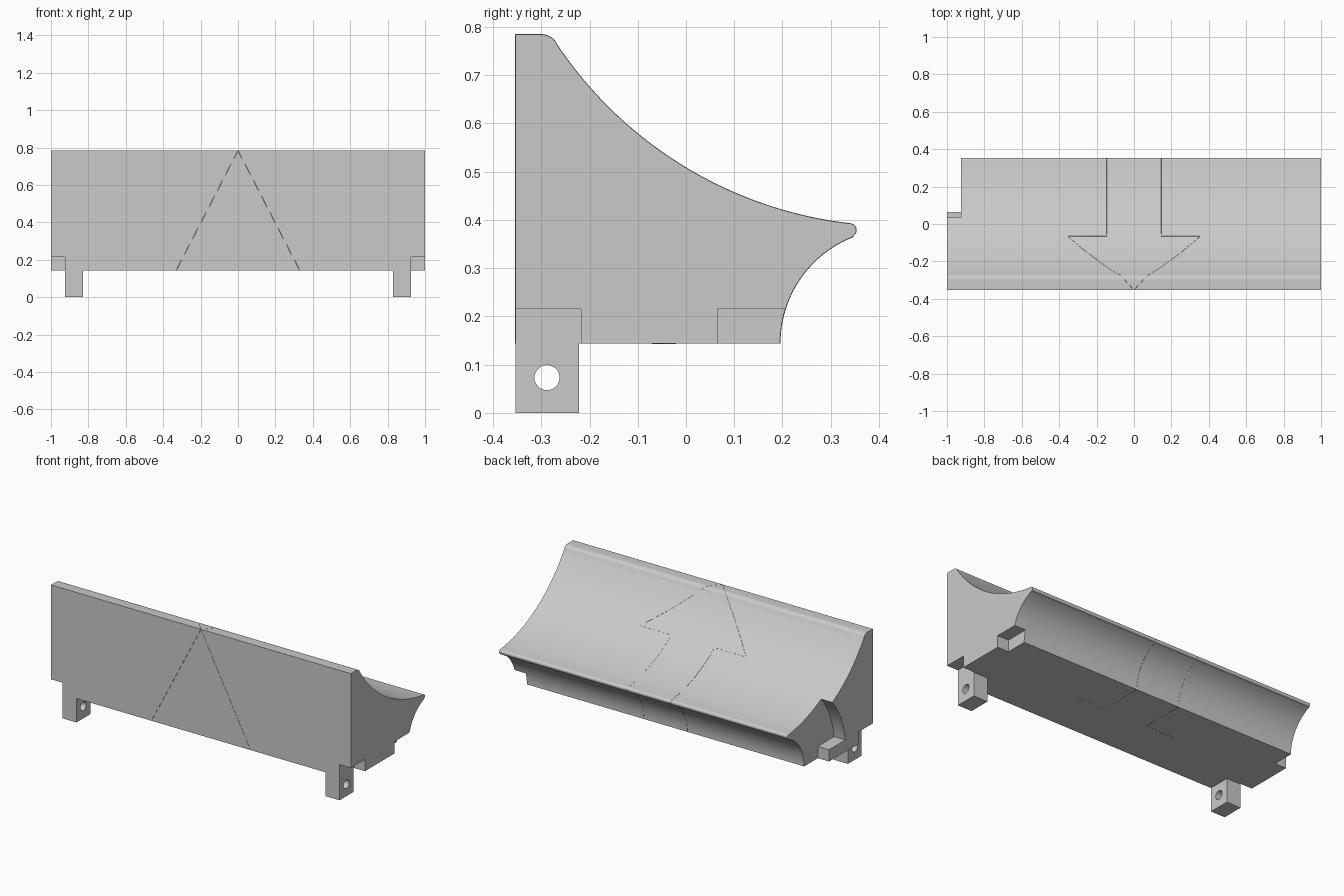
import bpy, bmesh, math
from mathutils import Vector

cube = bpy.data.objects.get("Cube")
if cube:
    bpy.data.objects.remove(cube)

grey = bpy.data.materials.new("plain_grey")
grey.use_nodes = True
COLOUR = (0.59, 0.59, 0.59, 1)
grey.diffuse_color = COLOUR
grey.node_tree.nodes["Principled BSDF"].inputs["Base Color"].default_value = COLOUR

END, STEP = 0.925, 0.215          # start of the end steps, height of the steps
FRONT, BOTTOM, TOP = -0.353, 0.144, 0.784


def prism(name, outline, x0, x1):
    """Extrude a (y, z) outline along x."""
    bm = bmesh.new()
    face = bm.faces.new([bm.verts.new((x0, y, z)) for y, z in outline])
    new = bmesh.ops.extrude_face_region(bm, geom=[face])["geom"]
    bmesh.ops.translate(bm, vec=(x1 - x0, 0, 0),
                        verts=[v for v in new if isinstance(v, bmesh.types.BMVert)])
    bmesh.ops.recalc_face_normals(bm, faces=bm.faces)
    mesh = bpy.data.meshes.new(name)
    bm.to_mesh(mesh)
    bm.free()
    mesh.materials.append(grey)
    obj = bpy.data.objects.new(name, mesh)
    bpy.context.collection.objects.link(obj)
    return obj


def rect(y0, y1, z0, z1):
    return [(y0, z0), (y1, z0), (y1, z1), (y0, z1)]


def arc(cy, cz, r, a0, a1, n):
    angles = [math.radians(a0 + (a1 - a0) * i / n) for i in range(n + 1)]
    return [(cy + r * math.cos(a), cz + r * math.sin(a)) for a in angles]


def arc_through(a, b, c, n):
    """Circular arc from a past b to c."""
    d = 2 * (a[0] * (b[1] - c[1]) + b[0] * (c[1] - a[1]) + c[0] * (a[1] - b[1]))
    sa, sb, sc = (p[0] ** 2 + p[1] ** 2 for p in (a, b, c))
    cy = (sa * (b[1] - c[1]) + sb * (c[1] - a[1]) + sc * (a[1] - b[1])) / d
    cz = (sa * (c[0] - b[0]) + sb * (a[0] - c[0]) + sc * (b[0] - a[0])) / d
    start = math.degrees(math.atan2(a[1] - cz, a[0] - cy))
    stop = math.degrees(math.atan2(c[1] - cz, c[0] - cy))
    return arc(cy, cz, math.dist(a, (cy, cz)), start, stop, n)


def cut(obj, cutter):
    mod = obj.modifiers.new("cut", "BOOLEAN")
    mod.operation, mod.solver, mod.object = "DIFFERENCE", "EXACT", cutter
    bpy.context.view_layer.objects.active = obj
    bpy.ops.object.modifier_apply(modifier=mod.name)
    bpy.data.objects.remove(cutter)


def smooth(obj):
    bpy.ops.object.select_all(action="DESELECT")
    obj.select_set(True)
    bpy.context.view_layer.objects.active = obj
    bpy.ops.object.shade_smooth_by_angle(angle=math.radians(30))


# Body: flat front, rounded crest, hollow top, rounded nose, hollow underside
crest = arc(-0.3, 0.747, 0.037, 90, 36, 8)
slope = arc_through((-0.268, 0.764), (0, 0.508), (0.342, 0.392), 40)
nose = arc(0.34, 0.379, 0.013, 80, -60, 8)
under = arc(0.432, BOTTOM, 0.237, 111.2, 180, 24)
back_line = crest + slope + nose + under
body = prism("body", [(FRONT, BOTTOM), (FRONT, TOP)] + back_line, -1, 1)

# Stepped ends, leaving a short stub under each end
for side in (-1, 1):
    for y0, y1 in ((-0.5, -0.218), (0.065, 0.5)):
        cut(body, prism("cutter", rect(y0, y1, 0, STEP), side * END, side * 1.1))

# Curved clearance at the right end
curve = arc(0.43, BOTTOM, 0.525, 172.23, 120, 32)
cut(body, prism("cutter", curve + [(0.5, 0.6), (0.5, STEP)], -1.1, -END))
smooth(body)

# Hinge legs with a pin hole
for side, name in ((-1, "right_leg"), (1, "left_leg")):
    leg = prism(name, rect(FRONT, -0.222, 0, STEP), side * 0.83, side * END)
    cut(leg, prism("cutter", arc(-0.288, 0.073, 0.026, 0, 350, 35), side * 0.7, side * 1.1))
    smooth(leg)


# Fine seam lines of the arrow
def seam(name, points):
    data = bpy.data.curves.new(name, "CURVE")
    data.dimensions = "3D"
    data.bevel_depth, data.bevel_resolution = 0.001, 0
    line = data.splines.new("POLY")
    line.points.add(len(points) - 1)
    for p, co in zip(line.points, points):
        p.co = Vector(co).to_4d()
    data.materials.append(grey)
    bpy.context.collection.objects.link(bpy.data.objects.new(name, data))


HEAD, SHAFT, BARB = -0.07, 0.145, 0.355
head_end = next(i for i, p in enumerate(back_line) if p[0] > HEAD)
head_line = [(FRONT, TOP)] + back_line[:head_end + 1]
lengths = [0]
for a, b in zip(head_line, head_line[1:]):
    lengths.append(lengths[-1] + math.dist(a, b))

for side, name in ((-1, "right"), (1, "left")):
    seam(name + "_front_seam", [(0, FRONT, TOP), (side * 0.33, FRONT, BOTTOM)])
    head = [(side * BARB * s / lengths[-1], y, z) for s, (y, z) in zip(lengths, head_line)]
    shaft = [(side * SHAFT, y, z) for y, z in back_line[head_end:]]
    seam(name + "_arrow_seam", head + shaft + [
        (side * SHAFT, HEAD, BOTTOM), (side * 0.33, HEAD, BOTTOM)])
